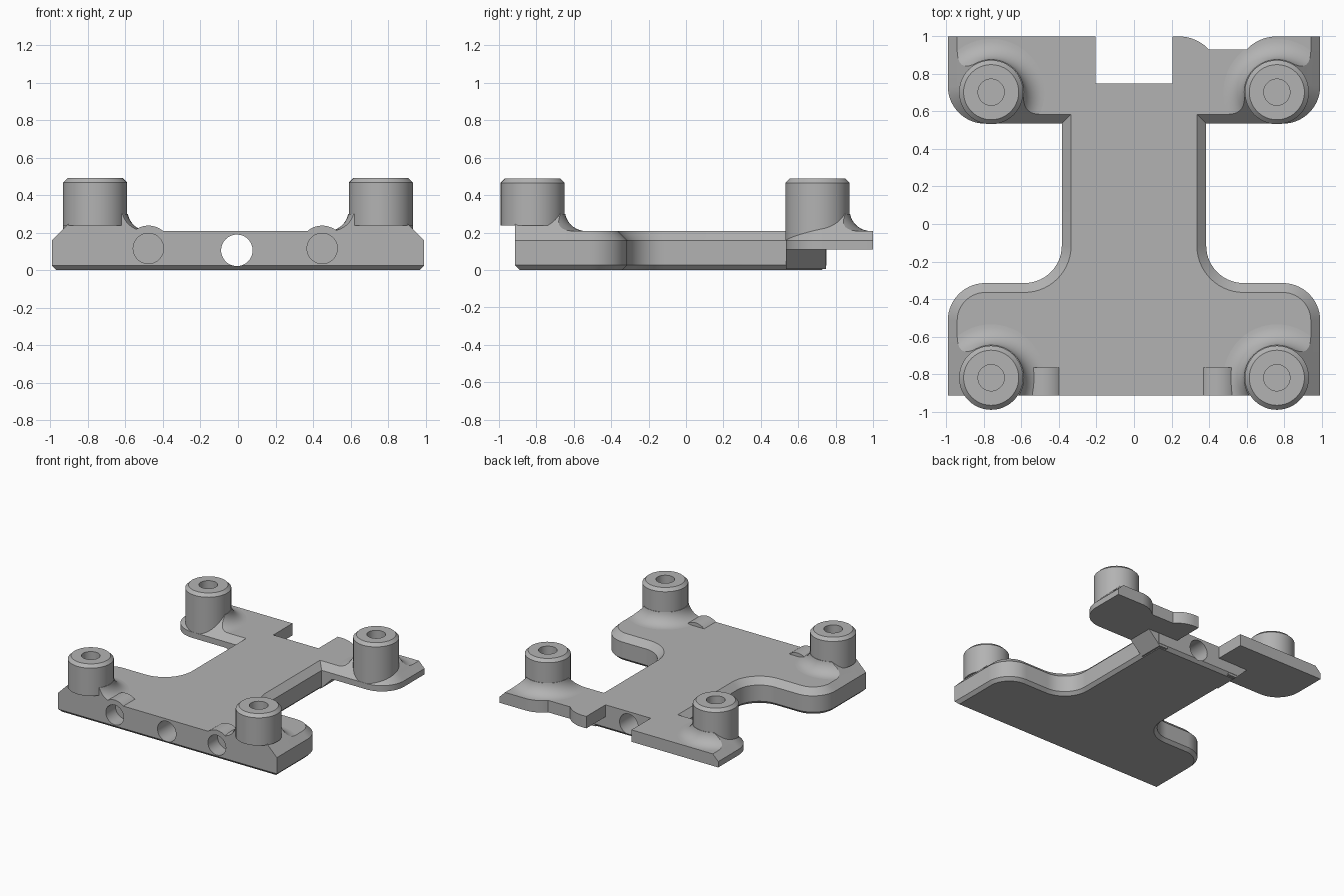
import bpy, bmesh, math
from mathutils import Matrix, Vector

cube = bpy.data.objects.get("Cube")
if cube:
    bpy.data.objects.remove(cube, do_unlink=True)

GREY = (0.45, 0.45, 0.45, 1)
mat = bpy.data.materials.new("plain grey")
mat.use_nodes = True
mat.diffuse_color = GREY
mat.node_tree.nodes["Principled BSDF"].inputs["Base Color"].default_value = GREY

SIDE, FRONT, WAIST = 0.993, -0.915, 0.385
ARM, TAIL, SLAB_Z, TOP = 0.535, 0.75, 0.11, 0.208
parts = []


def finish(name, bm, keep=True):
    bmesh.ops.recalc_face_normals(bm, faces=bm.faces)
    mesh = bpy.data.meshes.new(name)
    bm.to_mesh(mesh)
    bm.free()
    mesh.materials.append(mat)
    ob = bpy.data.objects.new(name, mesh)
    bpy.context.collection.objects.link(ob)
    if keep:
        parts.append(ob)
    else:
        ob.hide_render = True
    return ob


def arc(cx, cy, r, a, b, n=14):
    angles = [math.radians(a + (b - a) * i / n) for i in range(n + 1)]
    return [(cx + r * math.cos(t), cy + r * math.sin(t)) for t in angles]


def mirrored(half):
    return [(-x, y) for x, y in reversed(half)]


def inset(pts, d, chamfered):
    """Move each edge of a counter-clockwise outline inward by d where the rule allows."""
    ring = []
    for i, p in enumerate(pts):
        lines = []
        for a, b in ((pts[i - 1], p), (p, pts[(i + 1) % len(pts)])):
            e = (Vector(b) - Vector(a)).normalized()
            lines.append((-e.y, e.x, d if chamfered(a, b) else 0))
        (ax, ay, da), (bx, by, db) = lines
        det = ax * by - ay * bx
        if abs(det) < 0.001:
            v = (ax * da, ay * da)
        else:
            v = ((da * by - db * ay) / det, (ax * db - bx * da) / det)
        ring.append((p[0] + v[0], p[1] + v[1]))
    return ring


def loft(name, pts, levels, chamfered=lambda a, b: True, keep=True):
    bm = bmesh.new()
    rings = [[bm.verts.new((x, y, z)) for x, y in inset(pts, d, chamfered)] for z, d in levels]
    n = len(pts)
    for lo, hi in zip(rings, rings[1:]):
        for i in range(n):
            j = (i + 1) % n
            bm.faces.new((lo[i], lo[j], hi[j], hi[i]))
    bm.faces.new(rings[0][::-1])
    bm.faces.new(rings[-1])
    return finish(name, bm, keep)


def lathe(name, profile, x, y):
    bm = bmesh.new()
    vs = [bm.verts.new((r, 0, z)) for r, z in profile]
    es = [bm.edges.new(pair) for pair in zip(vs, vs[1:])]
    bmesh.ops.spin(bm, geom=vs + es, cent=(0, 0, 0), axis=(0, 0, 1),
                   angle=math.tau, steps=48)
    bmesh.ops.remove_doubles(bm, verts=bm.verts, dist=0.0001)
    bmesh.ops.translate(bm, verts=bm.verts, vec=(x, y, 0))
    return finish(name, bm)


def rod(name, x, z, r, y0, y1, keep=True):
    bm = bmesh.new()
    place = Matrix.Translation((x, (y0 + y1) / 2, z)) @ Matrix.Rotation(math.pi / 2, 4, 'X')
    bmesh.ops.create_cone(bm, cap_ends=True, segments=48, radius1=r, radius2=r,
                          depth=y1 - y0, matrix=place)
    return finish(name, bm, keep)


def cut(ob, cutter, operation='DIFFERENCE'):
    mod = ob.modifiers.new("cut", 'BOOLEAN')
    mod.operation, mod.object, mod.solver = operation, cutter, 'EXACT'
    bpy.context.view_layer.objects.active = ob
    bpy.ops.object.modifier_apply(modifier=mod.name)


# Outlines: rounded front arms, narrow waist, rear arms around a notch
R = 0.2
front_half = ([(SIDE, FRONT)] + arc(SIDE - R, -0.315 - R, R, 0, 90)
              + arc(WAIST + R, -0.315 + R, R, 270, 180))
arm_half = front_half + [(WAIST, ARM)] + arc(SIDE - R, ARM + R, R, -90, 0) + [(SIDE, 1)]
notch = [(0.205, 1), (0.205, TAIL)]
scallop = arc(0.76, 0.782, 0.218, 90, 137) + arc(0.24, 0.782, 0.218, 43, 90)
slab_outline = arm_half + scallop + notch + mirrored(arm_half + notch)
body_half = front_half + [(WAIST, TAIL)]
body_outline = body_half + mirrored(body_half)


def side_edges(a, b):
    front = max(a[1], b[1]) < FRONT + 0.01
    rear = min(a[1], b[1]) > 0.74 and min(abs(a[0]), abs(b[0])) < 0.9
    return not (front or rear)


# Plate: upper slab with chamfered sides, lower body with chamfered underside
slab = loft("upper_plate", slab_outline,
            [(SLAB_Z, 0), (0.158, 0), (TOP, 0.05)], side_edges)
body = loft("lower_body", body_outline, [(0, 0.025), (0.025, 0), (SLAB_Z, 0)])

# Sloped supports below the rear arms
for s, side in ((1, "left"), (-1, "right")):
    bm = bmesh.new()
    ends = [[bm.verts.new((s * x, y, z)) for x, z in
             ((0.3, 0.005), (0.375, 0.005), (0.48, SLAB_Z), (0.3, SLAB_Z))]
            for y in (ARM, TAIL - 0.002)]
    for i in range(4):
        j = (i + 1) % 4
        bm.faces.new((ends[0][i], ends[0][j], ends[1][j], ends[1][i]))
    bm.faces.new(ends[0])
    bm.faces.new(ends[1][::-1])
    finish(side + "_rear_support", bm)

# Long centre bore
bore = rod("centre_bore_cutter", -0.006, 0.105, 0.084, -1.2, 1.2, keep=False)
cutters = [bore]
for ob in (slab, body):
    cut(ob, bore)

# Round housings with blind front sockets
for x, side in ((0.449, "left"), (-0.478, "right")):
    housing = rod(side + "_socket_housing", x, 0.115, 0.122, FRONT, -0.765)
    bmh = bmesh.new()
    bmh.from_mesh(housing.data)
    split = bmesh.ops.bisect_plane(bmh, geom=bmh.verts[:] + bmh.edges[:] + bmh.faces[:],
                                   plane_co=(0, 0, TOP - 0.003), plane_no=(0, 0, 1),
                                   clear_inner=True)
    bmesh.ops.holes_fill(bmh, edges=[e for e in bmh.edges if e.is_boundary])
    bmh.to_mesh(housing.data)
    bmh.free()
    socket = rod(side + "_socket_cutter", x, 0.115, 0.081, -1.2, -0.79, keep=False)
    for ob in (slab, body):
        cut(ob, socket)
    cutters.append(socket)

# Posts with blind holes, and flared feet trimmed to the plate edges
trim = loft("foot_trim_cutter", slab_outline,
            [(0.12, 0), (0.158, 0), (0.3, 0.142)], side_edges, keep=False)
cutters.append(trim)
flare = [(0, 0.2), (0.285, 0.2)] + arc(0.285, TOP + 0.113, 0.113, 270, 180, 10) + [(0, 0.321)]
for s, side in ((1, "left"), (-1, "right")):
    for y, z0, end in ((-0.82, 0.238, "front"), (0.703, 0.16, "rear")):
        x = s * 0.762
        lathe(f"{end}_{side}_post",
              [(0, 0.3), (0.07, 0.3), (0.07, 0.49), (0.147, 0.49),
               (0.171, 0.466), (0.171, z0), (0, z0)], x, y)
        foot = lathe(f"{end}_{side}_post_foot", flare, x, y)
        cut(foot, trim, 'INTERSECT')

for ob in cutters:
    bpy.data.objects.remove(ob, do_unlink=True)

# Smooth curves, crisp edges
bpy.ops.object.select_all(action='DESELECT')
for ob in parts:
    ob.select_set(True)
bpy.context.view_layer.objects.active = parts[0]
bpy.ops.object.shade_smooth_by_angle(angle=math.radians(25))
